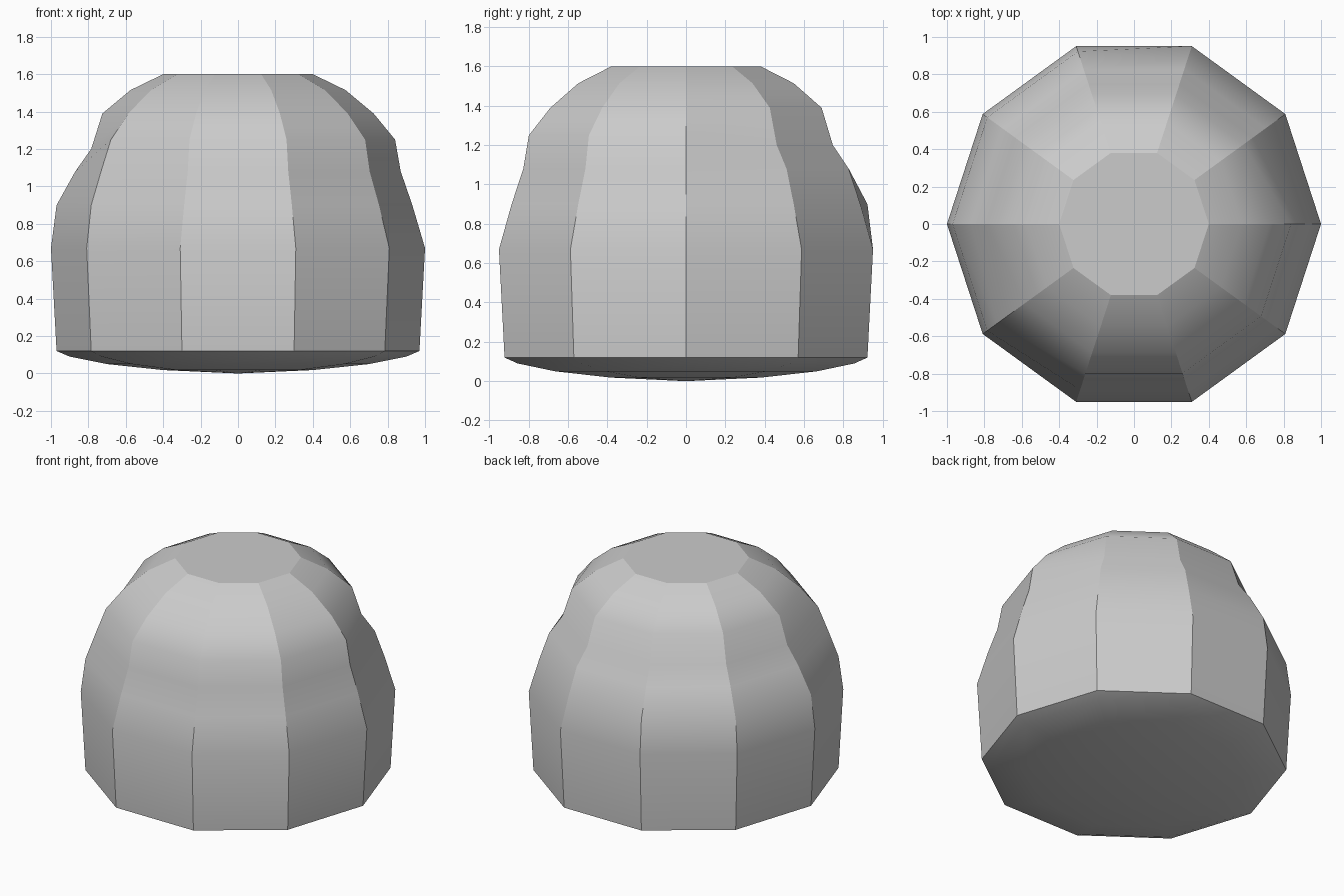
import bpy, bmesh, math

if "Cube" in bpy.data.objects:
    bpy.data.objects.remove(bpy.data.objects["Cube"])

N = 10


def profile(i):
    """Radius/height points of one column, bottom to top."""
    bulge = 3 <= i <= 6          # back-left columns stay full at mid height
    dent = 1 <= i <= 5           # back columns are pinched below the crown
    mid = 0.97 if bulge else 0.932
    waist = 0.905 if bulge and not dent else 0.87
    shoulder = (0.785, 1.2) if dent else (0.84, 1.25)
    return [(0.4, 0.018), (0.7, 0.05), (0.9, 0.09), (0.97, 0.12),
            (1.0, 0.67), (mid, 0.9), (waist, 1.08), shoulder,
            (0.725, 1.39), (0.575, 1.515), (0.4, 1.6)]


# Ten-sided dome built column by column
bm = bmesh.new()
cols = []
for i in range(N):
    a = math.tau * i / N
    cols.append([bm.verts.new((r * math.cos(a), r * math.sin(a), z))
                 for r, z in profile(i)])

RIM, TOP = 3, len(cols[0]) - 1
base = bm.verts.new((0, 0, 0))
for i in range(N):
    a, b = cols[i], cols[(i + 1) % N]
    bm.faces.new((base, b[0], a[0]))
    for k in range(TOP):
        bm.faces.new((a[k], b[k], b[k + 1], a[k + 1]))
bm.faces.new([c[TOP] for c in cols])

# Smooth along each column, crisp between columns and at rim and crown
for f in bm.faces:
    f.smooth = True
for i in range(N):
    a, b = cols[i], cols[(i + 1) % N]
    for k in range(RIM, TOP):
        bm.edges.get((a[k], a[k + 1])).smooth = False
    for k in (RIM, TOP):
        bm.edges.get((a[k], b[k])).smooth = False
bmesh.ops.recalc_face_normals(bm, faces=bm.faces[:])

mesh = bpy.data.meshes.new("faceted_dome")
bm.to_mesh(mesh)
bm.free()
bpy.context.collection.objects.link(bpy.data.objects.new("faceted_dome", mesh))
